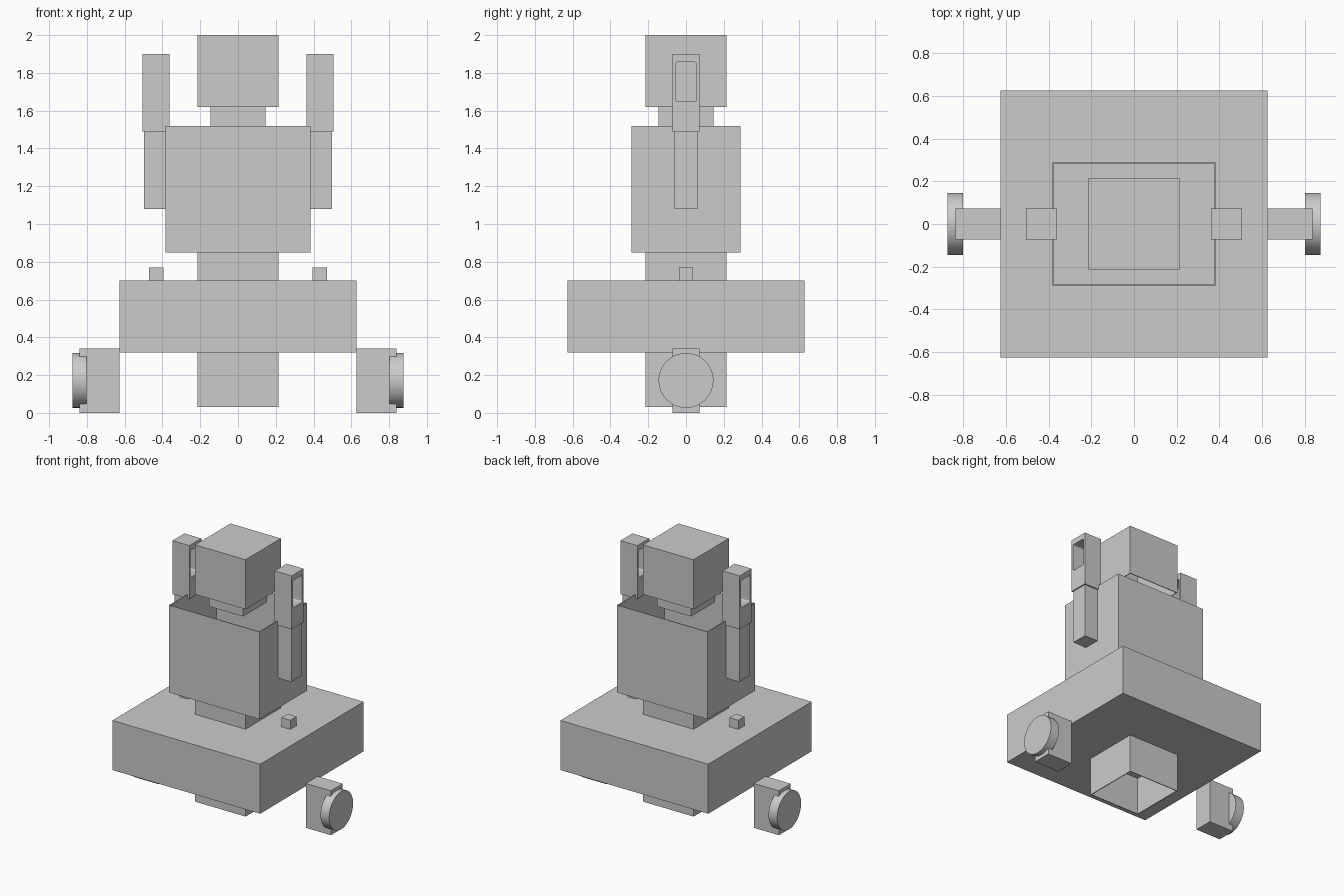
import bpy, bmesh, math
from mathutils import Vector

cube = bpy.data.objects.get("Cube")
if cube:
    bpy.data.objects.remove(cube, do_unlink=True)

# Single plain grey material
GREY = (0.6, 0.6, 0.6, 1.0)
mat = bpy.data.materials.new("plain_grey")
mat.use_nodes = True
mat.diffuse_color = GREY
bsdf = next(n for n in mat.node_tree.nodes if n.type == 'BSDF_PRINCIPLED')
bsdf.inputs["Base Color"].default_value = GREY


def add_object(name, bm):
    bmesh.ops.recalc_face_normals(bm, faces=bm.faces)
    mesh = bpy.data.meshes.new(name)
    bm.to_mesh(mesh)
    bm.free()
    mesh.materials.append(mat)
    obj = bpy.data.objects.new(name, mesh)
    bpy.context.collection.objects.link(obj)
    return obj


def box_mesh(x, y, z):
    """Box spanning the given (min, max) ranges."""
    bm = bmesh.new()
    bmesh.ops.create_cube(bm, size=1)
    for v in bm.verts:
        v.co = Vector([(lo + hi) / 2 + c * (hi - lo)
                       for c, (lo, hi) in zip(v.co, (x, y, z))])
    return bm


def box(name, x, y, z):
    return add_object(name, box_mesh(x, y, z))


def hollow_box(name, hx, hy, z, open_dir, depth, wall=0.008):
    """Thin-walled box, open at the top (open_dir 1) or bottom (-1)."""
    bm = box_mesh((-hx, hx), (-hy, hy), z)
    bm.normal_update()
    face = max(bm.faces, key=lambda f: f.normal.z * open_dir)
    bmesh.ops.inset_region(bm, faces=[face], thickness=wall)
    # Sink the inset face into the box to form the cavity
    floor = bmesh.ops.extrude_discrete_faces(bm, faces=[face])["faces"][0]
    bmesh.ops.translate(bm, verts=list(floor.verts),
                        vec=(0, 0, -depth * open_dir))
    return add_object(name, bm)


def window_frame(name, x, y, z, wy, wz, radius=0.01, steps=3):
    """Box with a rounded rectangular opening running through it along x."""
    bm = bmesh.new()
    corners = [(1, 1), (-1, 1), (-1, -1), (1, -1)]
    sides = []
    for px in x:
        outer, inner = [], []
        for i, (sy, sz) in enumerate(corners):
            outer.append(bm.verts.new((px, y[sy > 0], z[sz > 0])))
            cy = wy[sy > 0] - sy * radius
            cz = wz[sz > 0] - sz * radius
            arc = []
            for k in range(steps + 1):
                a = math.pi / 2 * (i + k / steps)
                arc.append(bm.verts.new((px, cy + radius * math.cos(a),
                                         cz + radius * math.sin(a))))
            inner.append(arc)
        for i in range(4):
            j = (i + 1) % 4
            for k in range(steps):
                bm.faces.new((outer[i], inner[i][k], inner[i][k + 1]))
            bm.faces.new((outer[i], inner[i][-1], inner[j][0], outer[j]))
        sides.append((outer, [v for arc in inner for v in arc]))
    # Join the two side plates around the outside and through the opening
    for a, b in zip(sides[0], sides[1]):
        n = len(a)
        for i in range(n):
            bm.faces.new((a[i], a[(i + 1) % n], b[(i + 1) % n], b[i]))
    return add_object(name, bm)


def wheel(name, x, z, radius):
    """Smooth disc with its axle along x."""
    bm = bmesh.new()
    bmesh.ops.create_cone(bm, cap_ends=True, segments=64,
                          radius1=radius, radius2=radius, depth=x[1] - x[0])
    for v in bm.verts:
        v.co = Vector((v.co.z + (x[0] + x[1]) / 2, v.co.y, z + v.co.x))
    for f in bm.faces:
        f.smooth = len(f.verts) == 4
    for e in bm.edges:
        e.smooth = all(len(f.verts) == 4 for f in e.link_faces)
    return add_object(name, bm)


# Central stack, bottom to top
hollow_box("bottom_post", 0.214, 0.214, (0.03, 0.322), -1, 0.285)
box("base_slab", (-0.627, 0.627), (-0.627, 0.627), (0.32, 0.70))
box("waist", (-0.214, 0.214), (-0.214, 0.214), (0.70, 0.85))
hollow_box("torso", 0.384, 0.288, (0.85, 1.52), 1, 0.662)
box("neck", (-0.145, 0.145), (-0.145, 0.145), (1.52, 1.62))
hollow_box("head", 0.214, 0.214, (1.62, 2.0), -1, 0.372)


# Paired side parts
for side, s in (("left", 1), ("right", -1)):
    def span(a, b):
        return tuple(sorted((s * a, s * b)))

    box(side + "_lower_arm", span(0.384, 0.497), (-0.062, 0.062), (1.08, 1.49))
    window_frame(side + "_upper_arm", span(0.362, 0.506), (-0.072, 0.072),
                 (1.49, 1.90), (-0.056, 0.056), (1.65, 1.857))
    box(side + "_peg", span(0.395, 0.47), (-0.038, 0.038), (0.70, 0.77))
    box(side + "_foot", span(0.627, 0.838), (-0.072, 0.072), (0.0, 0.34))
    wheel(side + "_wheel", span(0.802, 0.875), 0.172, 0.145)
